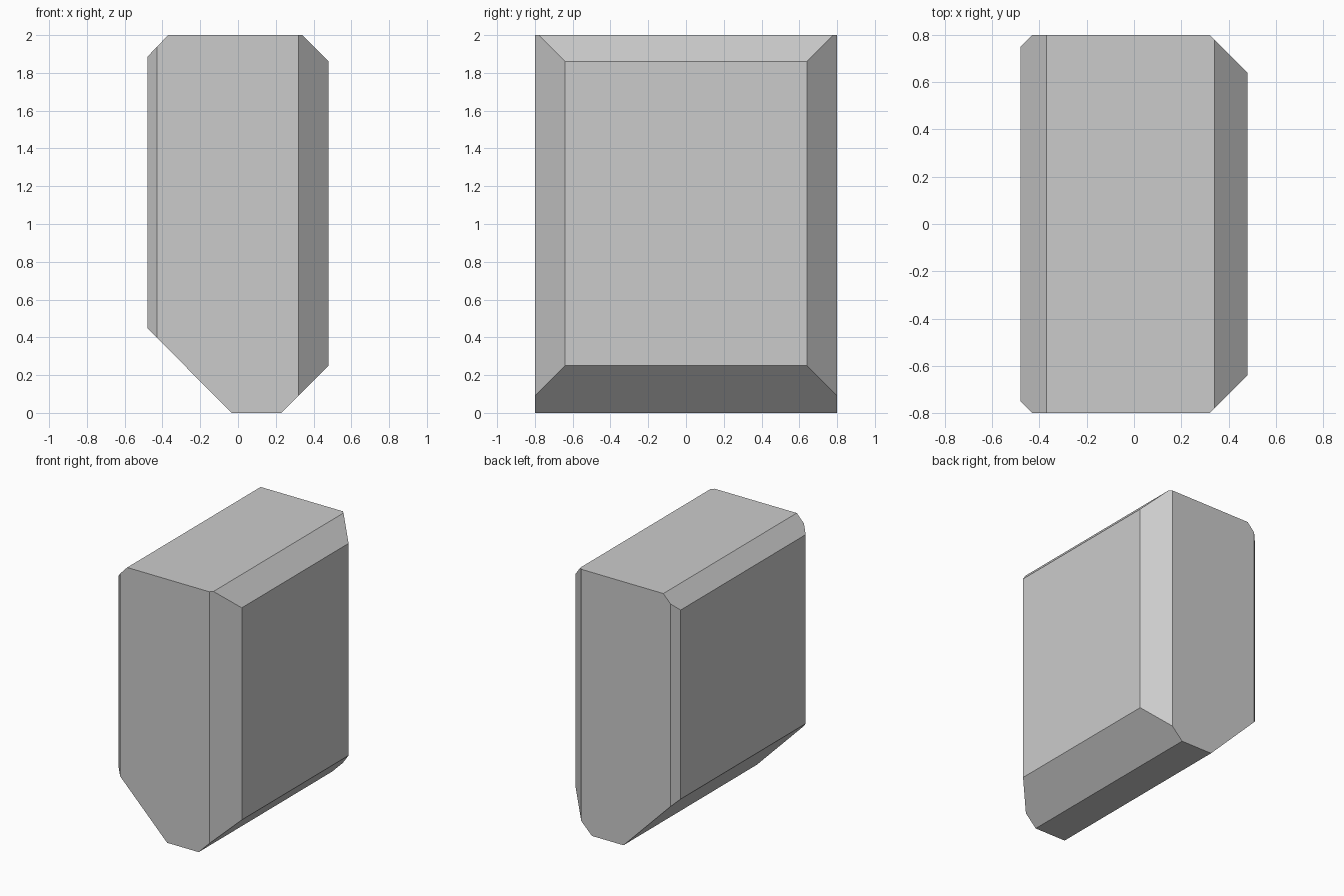
import bpy, bmesh
from mathutils import Vector

if "Cube" in bpy.data.objects:
    bpy.data.objects.remove(bpy.data.objects["Cube"])

# Side profile in x, z with its four unequal bevels
profile = [(-0.48, 0.45), (-0.035, 0), (0.23, 0), (0.48, 0.25),
           (0.48, 1.86), (0.34, 2), (-0.37, 2), (-0.48, 1.885)]
HALF_DEPTH = 0.8

# Extrude the profile along y
bm = bmesh.new()
face = bm.faces.new([bm.verts.new((x, -HALF_DEPTH, z)) for x, z in profile])
ext = bmesh.ops.extrude_face_region(bm, geom=[face])
moved = [v for v in ext["geom"] if isinstance(v, bmesh.types.BMVert)]
bmesh.ops.translate(bm, verts=moved, vec=(0, 2 * HALF_DEPTH, 0))
bmesh.ops.recalc_face_normals(bm, faces=bm.faces[:])


def cut_corner(x_sign, y_sign, size):
    """Slice off one vertical corner at 45 degrees and cap the cut."""
    point = Vector((x_sign * (0.48 - size), y_sign * HALF_DEPTH, 0))
    geom = bm.verts[:] + bm.edges[:] + bm.faces[:]
    bmesh.ops.bisect_plane(bm, geom=geom, plane_co=point,
                           plane_no=(x_sign, y_sign, 0), clear_outer=True)
    rim = [e for e in bm.edges if e.is_boundary]
    bmesh.ops.holes_fill(bm, edges=rim, sides=0)


# Wide vertical bevels on the right, narrow ones on the left
for y_sign in (-1, 1):
    cut_corner(1, y_sign, 0.16)
    cut_corner(-1, y_sign, 0.05)

bmesh.ops.recalc_face_normals(bm, faces=bm.faces[:])
mesh = bpy.data.meshes.new("bevelled_block")
bm.to_mesh(mesh)
bm.free()
block = bpy.data.objects.new("bevelled_block", mesh)
bpy.context.collection.objects.link(block)
